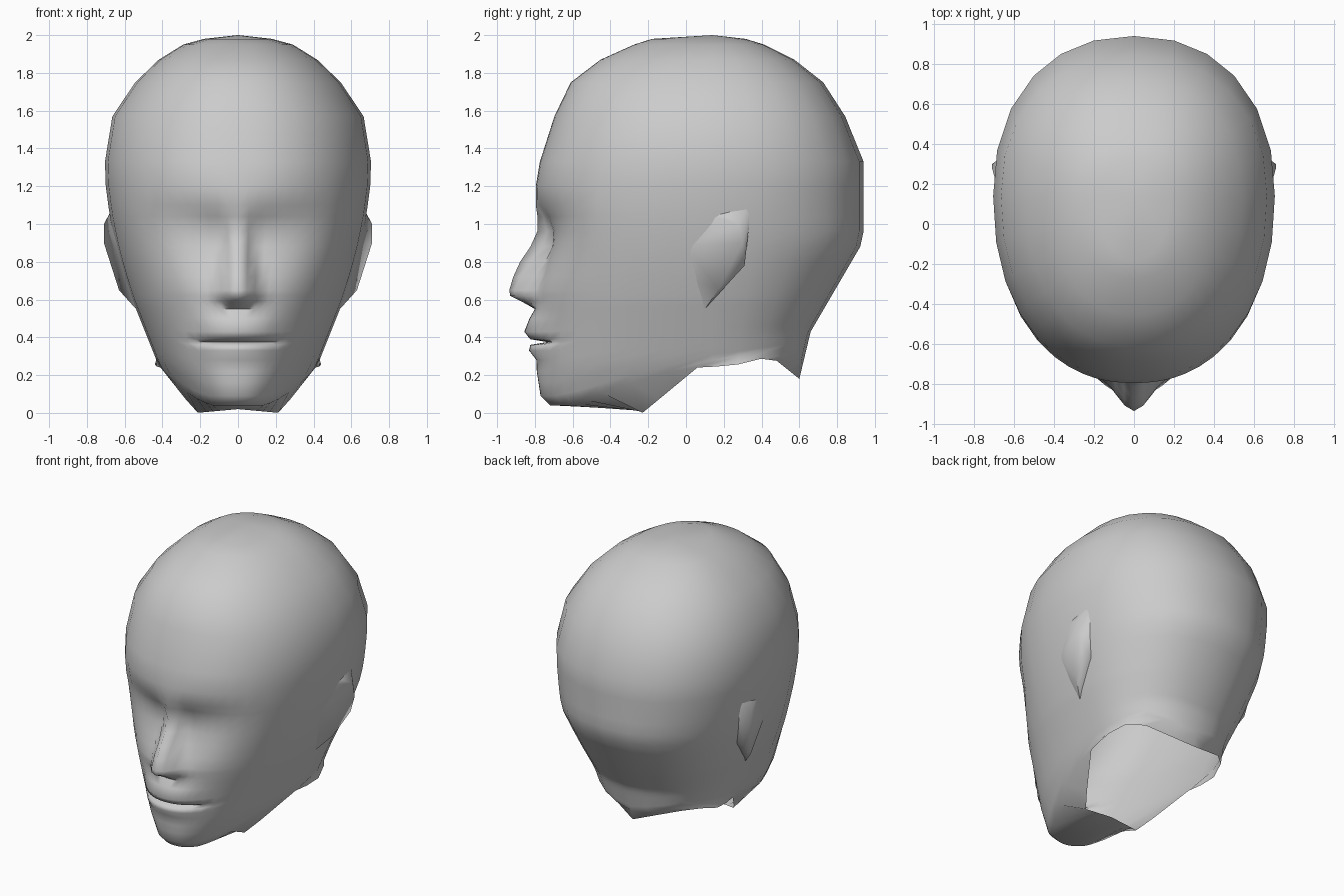
import bpy
import bmesh
from math import sin, cos, pi

default_cube = bpy.data.objects.get("Cube")
if default_cube:
    bpy.data.objects.remove(default_cube, do_unlink=True)

grey = bpy.data.materials.new("plain grey")
grey.use_nodes = True
grey.diffuse_color = (0.6, 0.6, 0.6, 1)
grey.node_tree.nodes["Principled BSDF"].inputs["Base Color"].default_value = grey.diffuse_color


def profile(*points):
    """Return a function that interpolates linearly through (position, value) points."""
    def value_at(position):
        if position <= points[0][0]:
            return points[0][1]
        for (start, low), (end, high) in zip(points, points[1:]):
            if position <= end:
                return low + (high - low) * (position - start) / (end - start)
        return points[-1][1]
    return value_at


# Skull and face silhouettes by height
face_front = profile((.04, -.72), (.09, -.77), (.22, -.79), (.55, -.8), (1.1, -.81),
                     (1.3, -.78), (1.48, -.74), (1.75, -.61), (1.91, -.4), (1.98, -.18))
skull_back = profile((.18, .6), (.43, .66), (.91, .94), (1.33, .94), (1.7, .79),
                     (1.92, .51), (1.985, .3))
half_width = profile((.04, .29), (.25, .42), (.4, .48), (.6, .56), (.75, .61), (.9, .65),
                     (1.05, .68), (1.2, .7), (1.35, .705), (1.57, .665), (1.8, .51),
                     (1.9, .38), (1.95, .29), (1.98, .18))

# Nose, lips and eye sockets, as depths by height
nose_depth = profile((.55, 0), (.59, .07), (.62, .13), (.65, .145), (.72, .15),
                     (.83, .14), (.92, .1), (1.02, .05), (1.1, 0))
nose_width = profile((.62, .17), (.72, .14), (.85, .1), (1, .09))
lip_depth = profile((.28, 0), (.34, .045), (.36, .03), (.375, -.06), (.39, .03),
                    (.43, .06), (.5, .03), (.55, 0))
socket_depth = profile((.62, 0), (.75, .05), (.88, .1), (.97, .1), (1.04, .06), (1.12, 0))

# Jaw line and neck opening, by turn from front (0) to back (1)
jaw_height = profile((.15, .04), (.25, .08), (.35, .15), (.5, .28), (.75, .34), (1, .25))
neck_rim = (profile((0, 0), (.3, .22), (.5, .41), (.65, .45), (.8, .38), (1, 0)),
            profile((0, -.23), (.3, -.23), (.5, .06), (.65, .25), (.8, .45), (1, .6)),
            profile((0, .02), (.3, 0), (.5, .24), (.65, .25), (.8, .3), (1, .18)))

turns = [0, .02, .04, .06, .08, .105, .14, .18, .23, .29, .36, .43, .5, .58, .67, .76,
         .84, .92, 1]
levels = [.04, .09, .16, .22, .28, .33, .36, .375, .39, .43, .5, .55, .59, .62, .65, .72,
          .8, .88, .96, 1.04, 1.1, 1.2, 1.33, 1.57, 1.75, 1.87, 1.95, 1.98]
FACE_BASE, CHEEK, MIDDLE = levels[0], .6, .14


def head_point(turn, level):
    z = level
    if level < CHEEK:
        jaw = jaw_height(turn)
        z = jaw + (level - FACE_BASE) * (CHEEK - jaw) / (CHEEK - FACE_BASE)
    x = half_width(z) * max(0, sin(pi * turn)) ** .9
    reach = abs(cos(pi * turn)) ** .9
    if turn > .5:
        return x, MIDDLE + reach * (skull_back(z) - MIDDLE), z
    y = MIDDLE + reach * (face_front(z) - MIDDLE)
    nose = .5 + .5 * cos(pi * min(1, x / nose_width(z)))
    mouth = max(0, 1 - (x / .24) ** 2)
    socket = max(0, 1 - (x / .52) ** 2) * socket_depth(z - .15 * x)
    return x, y + socket - nose * nose_depth(z) - mouth * lip_depth(z), z


def finish(name, bm, angle):
    bmesh.ops.recalc_face_normals(bm, faces=bm.faces)
    mesh = bpy.data.meshes.new(name)
    bm.to_mesh(mesh)
    bm.free()
    obj = bpy.data.objects.new(name, mesh)
    bpy.context.collection.objects.link(obj)
    mesh.materials.append(grey)
    bpy.ops.object.select_all(action="DESELECT")
    obj.select_set(True)
    bpy.context.view_layer.objects.active = obj
    bpy.ops.object.shade_smooth_by_angle(angle=angle)
    return obj


# Head: half a loft from the neck rim to the crown, mirrored
bm = bmesh.new()
rings = [[bm.verts.new([axis(turn) for axis in neck_rim]) for turn in turns]]
for level in levels:
    rings.append([bm.verts.new(head_point(turn, level)) for turn in turns])
for lower, upper in zip(rings, rings[1:]):
    for i in range(len(turns) - 1):
        bm.faces.new((lower[i], lower[i + 1], upper[i + 1], upper[i]))
crown = bm.verts.new((0, .14, 2))
for left, right in zip(rings[-1], rings[-1][1:]):
    bm.faces.new((left, right, crown))
head = finish("head", bm, pi / 2.5)
mirror = head.modifiers.new("mirror", "MIRROR")
mirror.merge_threshold = .002

# Ears: wedges that flare out toward their rear rim
ear_rim = [(.68, .2, 1.05), (.71, .28, 1), (.71, .3, .9), (.67, .31, .78), (.63, .17, .65)]
ear_root = [(.65, .06, 1.06), (.63, .0, .88), (.58, .04, .7), (.54, .1, .55),
            (.64, .35, 1.13), (.56, .27, .75)]
for side, name in ((1, "left_ear"), (-1, "right_ear")):
    bm = bmesh.new()
    for x, y, z in ear_rim + ear_root:
        bm.verts.new((side * x, y, z))
    hull = bmesh.ops.convex_hull(bm, input=bm.verts)
    bmesh.ops.delete(bm, geom=hull["geom_interior"], context="VERTS")
    finish(name, bm, pi / 3)
